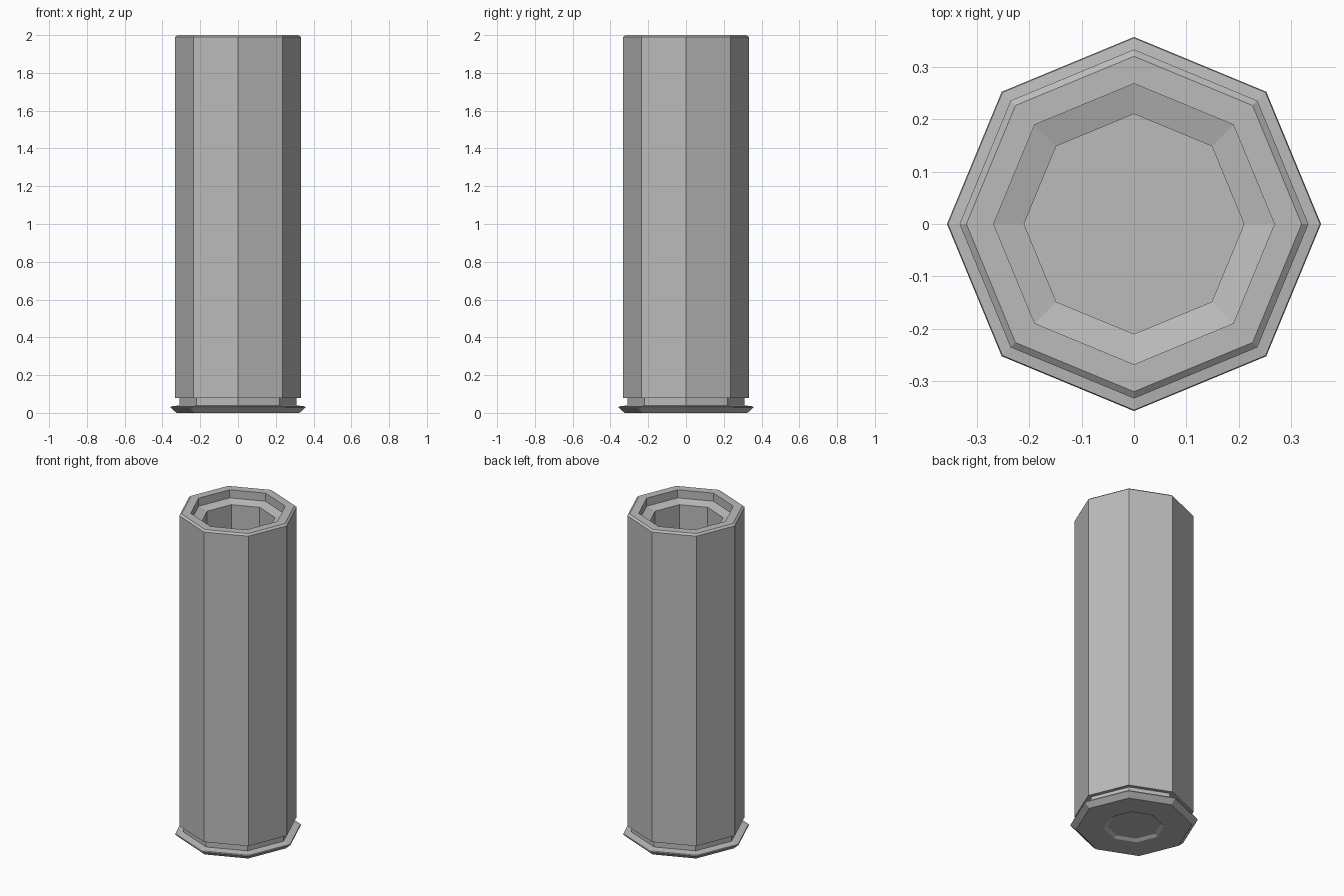
import bpy, bmesh, math

if "Cube" in bpy.data.objects:
    bpy.data.objects.remove(bpy.data.objects["Cube"])

SIDES = 8


def material(name, value):
    m = bpy.data.materials.new(name)
    m.diffuse_color = (value, value, value, 1)
    m.use_nodes = True
    m.node_tree.nodes["Principled BSDF"].inputs["Base Color"].default_value = m.diffuse_color
    return m


grey = material("grey metal", 0.5)


def lathe(name, profile, mat):
    """Sweep (radius, z) points round z as flat octagonal rings; radius 0 closes with a cap."""
    bm = bmesh.new()
    rings = []
    for r, z in profile:
        rings.append([bm.verts.new((r * math.cos(i * math.tau / SIDES),
                                    r * math.sin(i * math.tau / SIDES), z))
                      for i in range(SIDES)])
    for a, b in zip(rings, rings[1:]):
        for i in range(SIDES):
            j = (i + 1) % SIDES
            bm.faces.new((a[i], a[j], b[j], b[i]))
    bm.faces.new(rings[0])
    bm.faces.new(rings[-1])
    bmesh.ops.recalc_face_normals(bm, faces=bm.faces)
    mesh = bpy.data.meshes.new(name)
    bm.to_mesh(mesh)
    bm.free()
    mesh.materials.append(mat)
    obj = bpy.data.objects.new(name, mesh)
    bpy.context.collection.objects.link(obj)
    return obj


# Hollow case: primer recess, flared rim, neck groove, tube, mouth, inner ledge and bore
lathe("case", [
    (0.15, 0.012), (0.17, 0.0),
    (0.325, 0.0), (0.357, 0.028), (0.355, 0.034), (0.31, 0.04),
    (0.31, 0.08), (0.333, 0.08),
    (0.333, 1.99), (0.32, 2.0),
    (0.268, 2.0), (0.268, 1.95),
    (0.21, 1.935), (0.21, 0.12),
], grey)
